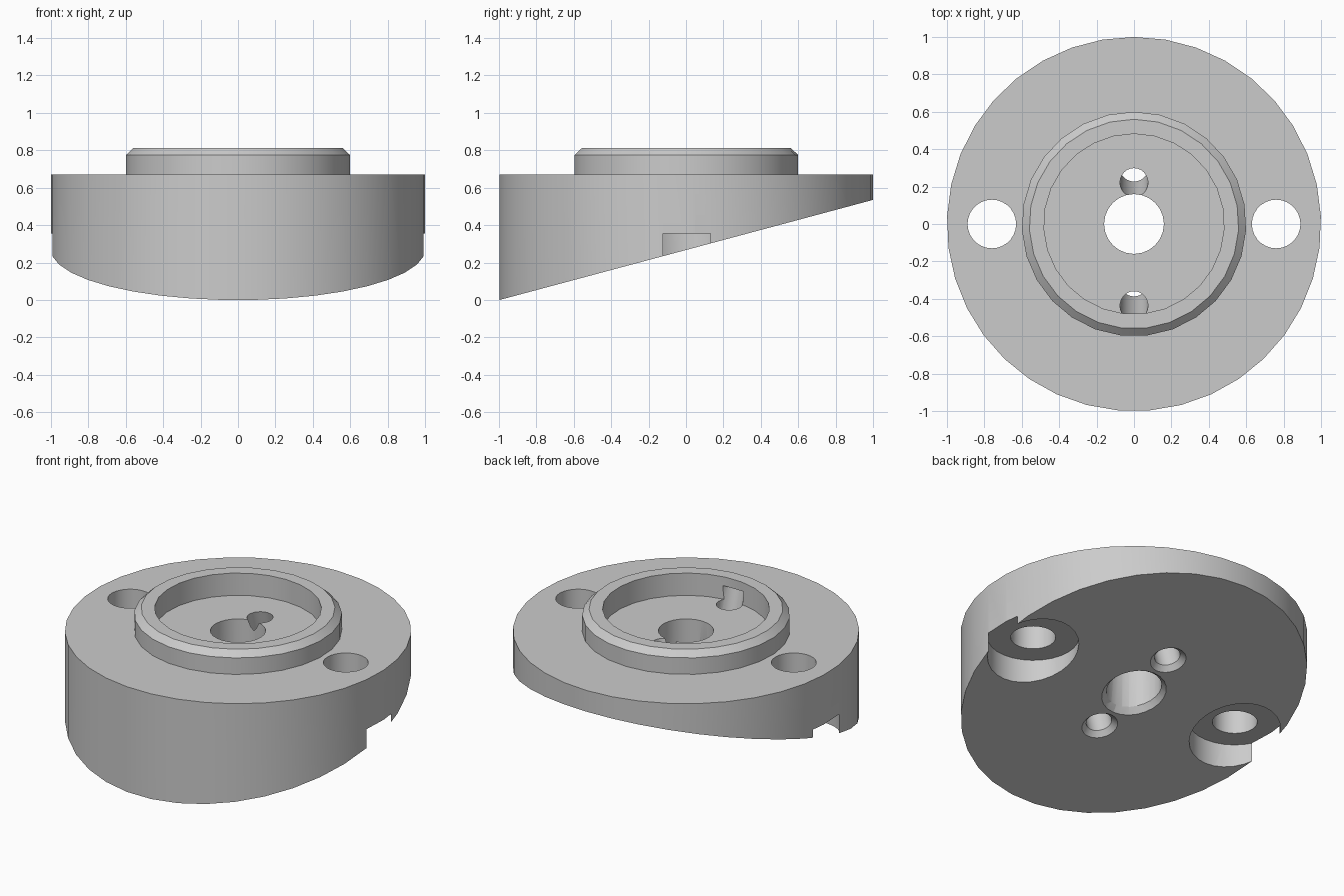
import bpy
import bmesh
import math
from mathutils import Matrix, Vector

cube = bpy.data.objects.get("Cube")
if cube:
    bpy.data.objects.remove(cube, do_unlink=True)

TILT = math.radians(15)     # slope of the underside
BASE_Z = 0.267              # underside height on the centre axis
TOP_Z = 0.67

grey = bpy.data.materials.new("plain grey")
grey.use_nodes = True
grey.diffuse_color = (0.6, 0.6, 0.6, 1)
grey.node_tree.nodes["Principled BSDF"].inputs["Base Color"].default_value = (0.6, 0.6, 0.6, 1)


def lathe(name, profile, sides, matrix=Matrix()):
    """Closed solid turned around z from (radius, height) points, first vertex at +y."""
    bm = bmesh.new()
    rings = []
    for r, z in profile:
        angles = [math.tau * i / sides + math.pi / 2 for i in range(sides)]
        rings.append([bm.verts.new((r * math.cos(a), r * math.sin(a), z)) for a in angles])
    bm.faces.new(rings[0][::-1])
    bm.faces.new(rings[-1])
    for low, high in zip(rings, rings[1:]):
        for i in range(sides):
            j = (i + 1) % sides
            bm.faces.new((low[i], low[j], high[j], high[i]))
    bm.transform(matrix)
    mesh = bpy.data.meshes.new(name)
    bm.to_mesh(mesh)
    bm.free()
    mesh.materials.append(grey)
    obj = bpy.data.objects.new(name, mesh)
    bpy.context.collection.objects.link(obj)
    return obj


def combine(target, tool, operation):
    """Apply a boolean and discard the tool."""
    mod = target.modifiers.new("boolean", 'BOOLEAN')
    mod.operation, mod.object, mod.solver = operation, tool, 'EXACT'
    bpy.context.view_layer.objects.active = target
    bpy.ops.object.modifier_apply(modifier=mod.name)
    bpy.data.objects.remove(tool, do_unlink=True)


def on_underside(distance):
    """Frame on the sloped underside, with z pointing into the body."""
    return (Matrix.Translation((0, 0, BASE_Z)) @ Matrix.Rotation(TILT, 4, 'X')
            @ Matrix.Translation((0, distance, 0)))


# Flange disc with its underside sliced at a slope
body = lathe("wedge_flange", [(1, -0.1), (1, TOP_Z)], 37)
bm = bmesh.new()
bm.from_mesh(body.data)
cut = bmesh.ops.bisect_plane(bm, geom=bm.verts[:] + bm.edges[:] + bm.faces[:],
                             plane_co=(0, 0, BASE_Z),
                             plane_no=Vector((0, math.sin(TILT), -math.cos(TILT))),
                             clear_outer=True)
rim = [e for e in cut["geom_cut"] if isinstance(e, bmesh.types.BMEdge)]
bmesh.ops.contextual_create(bm, geom=rim)
bmesh.ops.recalc_face_normals(bm, faces=bm.faces[:])
bm.to_mesh(body.data)
bm.free()

# Raised collar with chamfered rim and shallow recess
combine(body, lathe("collar", [(0.6, 0.6), (0.6, 0.775), (0.56, 0.812)], 27), 'UNION')
combine(body, lathe("recess", [(0.482, TOP_Z), (0.482, 1)], 27), 'DIFFERENCE')

# Central bore and its countersink
combine(body, lathe("bore", [(0.16, -0.2), (0.16, 1)], 24), 'DIFFERENCE')
combine(body, lathe("bore_countersink", [(0.23, -0.04), (0.15, 0.04)], 24,
                    on_underside(0)), 'DIFFERENCE')

# Pin holes square to the sloped underside, countersunk, stopping inside the collar
for side in (-1, 1):
    hole = [(0.135, -0.03), (0.075, 0.03), (0.075, 0.595)]
    combine(body, lathe("pin_hole", hole, 24, on_underside(side * 0.318)), 'DIFFERENCE')

# Mounting holes with vertical counterbores below
for side in (-1, 1):
    bolt = [(0.264, -0.3), (0.264, 0.354), (0.13, 0.354), (0.13, 1)]
    combine(body, lathe("bolt_hole", bolt, 28, Matrix.Translation((side * 0.76, 0, 0))),
            'DIFFERENCE')

# Smooth the round walls, keep the edges crisp
bpy.ops.object.select_all(action='DESELECT')
body.select_set(True)
bpy.context.view_layer.objects.active = body
bpy.ops.object.shade_smooth_by_angle(angle=math.radians(30))
